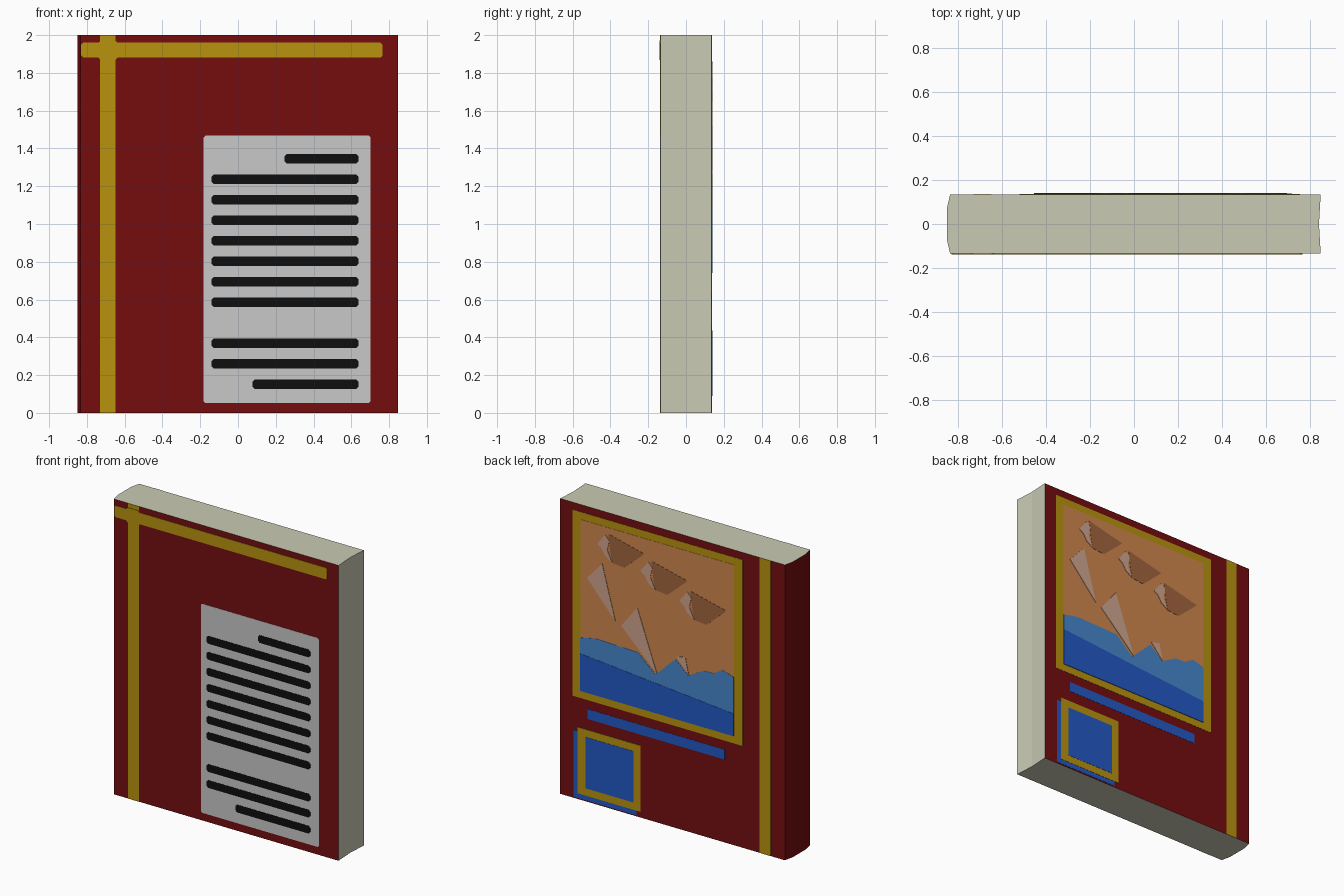
import bpy, bmesh

if "Cube" in bpy.data.objects:
    bpy.data.objects.remove(bpy.data.objects["Cube"])

def srgb(r, g, b):
    lin = lambda c: c / 12.92 if c <= 0.04045 else ((c + 0.055) / 1.055) ** 2.4
    return (lin(r / 255), lin(g / 255), lin(b / 255), 1)

def mat(name, *rgb):
    m = bpy.data.materials.new(name)
    m.diffuse_color = srgb(*rgb)
    m.use_nodes = True
    m.node_tree.nodes["Principled BSDF"].inputs["Base Color"].default_value = m.diffuse_color
    return m

RED = mat("cover red", 117, 13, 15)
CREAM = mat("page cream", 202, 202, 181)
GOLD = mat("gold", 184, 146, 15)
LABEL = mat("label grey", 200, 200, 200)
BLACK = mat("line black", 14, 14, 14)
SKY = mat("sky orange", 208, 136, 78)
SEA = mat("sea blue", 35, 88, 195)
HILL = mat("hill blue", 70, 135, 205)
BROWN = mat("rock brown", 162, 100, 62)
PALE = mat("pale rock", 208, 166, 144)

HALF = 0.135      # half thickness of the book
STEP = 0.0015     # height of one layer of painted detail

def finish(name, bm, mats):
    bmesh.ops.recalc_face_normals(bm, faces=bm.faces)
    me = bpy.data.meshes.new(name)
    for m in mats:
        me.materials.append(m)
    bm.to_mesh(me)
    bm.free()
    ob = bpy.data.objects.new(name, me)
    bpy.context.collection.objects.link(ob)
    return ob

def prism(bm, pts, vec):
    face = bm.faces.new([bm.verts.new(p) for p in pts])
    res = bmesh.ops.extrude_face_region(bm, geom=[face], use_keep_orig=True)
    verts = [v for v in res["geom"] if isinstance(v, bmesh.types.BMVert)]
    bmesh.ops.translate(bm, verts=verts, vec=vec)

def plate(name, polys, side, layer, m):
    """Thin plates on the front (side -1) or back (side 1), outlines in x, z."""
    bm = bmesh.new()
    for poly in polys:
        prism(bm, [(x, side * (HALF - 0.001), z) for x, z in poly],
              (0, side * (0.001 + layer * STEP), 0))
    return finish(name, bm, [m])

def rect(x0, x1, z0, z1, c=0.0):
    """Rectangle, with corners cut off by c."""
    if c == 0:
        return [(x0, z0), (x1, z0), (x1, z1), (x0, z1)]
    return [(x0 + c, z0), (x1 - c, z0), (x1, z0 + c), (x1, z1 - c),
            (x1 - c, z1), (x0 + c, z1), (x0, z1 - c), (x0, z0 + c)]

# Book body: rounded spine on the left, hollow page edge on the right
bm = bmesh.new()
outline = [(-0.835, -HALF), (0.848, -HALF), (0.84, 0.0), (0.848, HALF),
           (-0.835, HALF), (-0.85, 0.07), (-0.85, -0.07)]
prism(bm, [(x, y, 0) for x, y in outline], (0, 0, 2))
body = finish("book_body", bm, [RED, CREAM])
for f in body.data.polygons:      # pages show at top, bottom and right
    f.material_index = int(abs(f.normal.z) > 0.5 or f.normal.x > 0.5)

# Gold bands
for side, name in ((-1, "front"), (1, "back")):
    plate(name + "_spine_band", [rect(-0.73, -0.648, 0, 2)], side, 1, GOLD)
plate("front_top_band", [rect(-0.83, 0.765, 1.882, 1.96, 0.01)], -1, 2, GOLD)
plate("front_band_crossing", [rect(-0.742, -0.636, 1.868, 1.972, 0.015)], -1, 3, GOLD)

# Front label with printed lines
plate("front_label", [rect(-0.182, 0.702, 0.052, 1.468, 0.01)], -1, 1, LABEL)
starts = {0: 0.247, 10: 0.077}
centres = [1.345 - 0.1085 * i for i in range(12)]
centres.pop(8)                    # blank line between paragraphs
plate("front_label_lines",
      [rect(starts.get(i, -0.14), 0.637, z - 0.026, z + 0.026, 0.012)
       for i, z in enumerate(centres)], -1, 2, BLACK)

# Back picture: frame, sky, hills, sea
plate("picture_frame", [rect(-0.52, 0.755, 0.69, 1.95)], 1, 1, GOLD)
plate("picture_sky", [rect(-0.455, 0.695, 0.74, 1.9)], 1, 2, SKY)
plate("picture_hills", [[(0.695, 0.74), (0.695, 1.10), (0.58, 1.124), (0.26, 1.115),
      (0.132, 1.0), (-0.018, 1.145), (-0.115, 1.06), (-0.228, 1.122),
      (-0.303, 1.125), (-0.37, 1.165), (-0.455, 1.14), (-0.455, 0.74)]], 1, 3, HILL)
plate("picture_sea", [[(0.695, 0.74), (0.695, 0.993), (-0.455, 0.892),
      (-0.455, 0.74)]], 1, 4, SEA)
plate("picture_spires", [[(0.643, 1.52), (0.53, 1.645), (0.432, 1.285)],
      [(0.387, 1.264), (0.267, 1.417), (0.12, 1.01)],
      [(-0.025, 1.165), (-0.093, 1.18), (-0.118, 1.06)]], 1, 4, PALE)

# Three floating rocks, each with a pale side
rock = [(0.485, 1.859), (0.215, 1.795), (0.27, 1.745), (0.365, 1.661),
        (0.455, 1.671), (0.47, 1.74)]
rock_light = [(0.567, 1.77), (0.507, 1.847), (0.477, 1.814), (0.492, 1.749),
              (0.455, 1.671), (0.507, 1.705), (0.535, 1.75)]
offsets = [(0, 0), (-0.323, -0.097), (-0.615, -0.222)]
shift = lambda poly: [[(x + dx, z + dz) for x, z in poly] for dx, dz in offsets]
plate("picture_rocks", shift(rock), 1, 3, BROWN)
plate("picture_rock_sides", shift(rock_light), 1, 4, PALE)

# Title bar and small framed square
plate("back_title_bar", [rect(-0.385, 0.642, 0.562, 0.629)], 1, 1, SEA)
plate("small_square_shadow_panel", [rect(0.275, 0.747, 0.008, 0.46)], 1, 1, SEA)
plate("small_square_frame", [rect(0.245, 0.717, 0.04, 0.488)], 1, 2, GOLD)
plate("small_square_panel", [rect(0.297, 0.657, 0.09, 0.437)], 1, 3, SEA)
